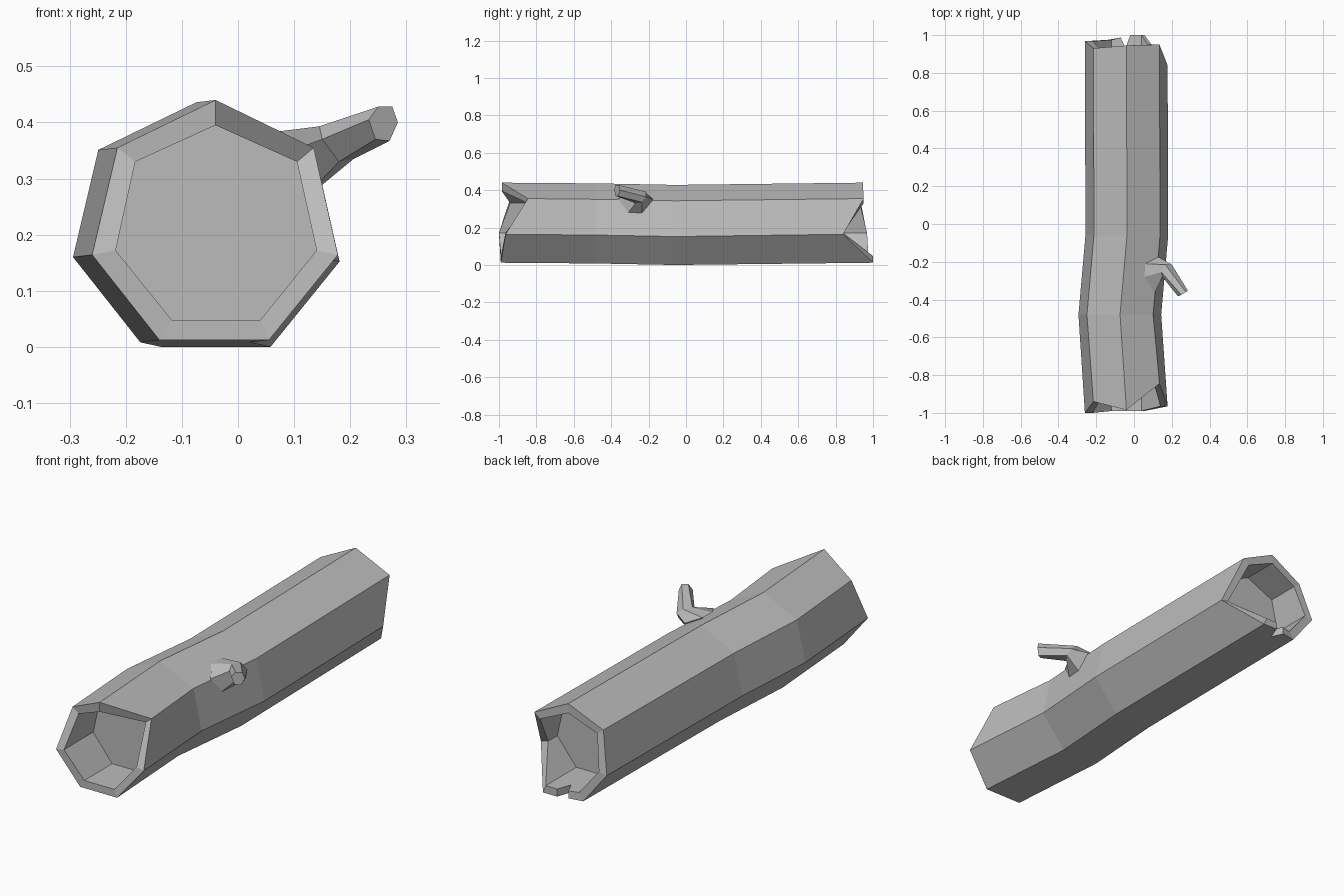
import bpy
import bmesh

cube = bpy.data.objects.get("Cube")
if cube:
    bpy.data.objects.remove(cube, do_unlink=True)

# One plain grey for everything
grey = bpy.data.materials.new("weathered_grey")
grey.use_nodes = True
COLOUR = (0.5, 0.5, 0.5, 1)
grey.diffuse_color = COLOUR
grey.node_tree.nodes["Principled BSDF"].inputs["Base Color"].default_value = COLOUR


def loft(name, rings):
    """Skin a list of equal-length rings and close both ends."""
    bm = bmesh.new()
    loops = [[bm.verts.new(p) for p in ring] for ring in rings]
    n = len(loops[0])
    for a, b in zip(loops, loops[1:]):
        for i in range(n):
            j = (i + 1) % n
            bm.faces.new((a[i], a[j], b[j], b[i]))
    bm.faces.new(loops[0][::-1])
    bm.faces.new(loops[-1])
    bmesh.ops.recalc_face_normals(bm, faces=bm.faces)
    mesh = bpy.data.meshes.new(name)
    bm.to_mesh(mesh)
    bm.free()
    mesh.materials.append(grey)
    obj = bpy.data.objects.new(name, mesh)
    bpy.context.collection.objects.link(obj)
    return obj


def section(profile, ys, dx=0, dz=0):
    """Place an x-z profile at one y, or at one y per point."""
    if not isinstance(ys, list):
        ys = [ys] * len(profile)
    return [(x + dx, y, z + dz) for (x, z), y in zip(profile, ys)]


# Seven-sided bark outline; the bottom edge has three extra points for a notch
outer = [(-0.04, 0.44), (0.135, 0.355), (0.178, 0.164), (0.055, 0.012),
         (-0.02, 0.012), (-0.045, 0.012), (-0.07, 0.012),
         (-0.14, 0.012), (-0.26, 0.164), (-0.215, 0.355)]
inner = [(-0.04, 0.395), (0.105, 0.33), (0.14, 0.172), (0.04, 0.048),
         (-0.02, 0.048), (-0.045, 0.048), (-0.07, 0.048),
         (-0.118, 0.048), (-0.218, 0.172), (-0.183, 0.33)]

# Ragged broken ends
front = [-0.985, -0.845, -0.965, -0.99, -0.99, -0.99, -0.99, -0.99, -1.0, -0.94]
back = [0.945, 0.95, 0.84, 1.0, 1.0, 0.93, 0.987, 0.975, 0.968, 0.93]

# Log: recessed front, outer bark with a slight bend, recessed back
loft("hollow_log", [
    section(inner, -0.78),
    section(inner, front),
    section(outer, front),
    section(outer, -0.48, -0.034, -0.004),
    section(outer, -0.06, 0.003, -0.012),
    section(outer, back),
    section(inner, back),
    section(inner, 0.77),
])

# Branch stub: flared base, elbow, tip
base = [(0.11, -0.365, 0.355), (0.055, -0.28, 0.382), (0.06, -0.21, 0.382),
        (0.13, -0.175, 0.35), (0.137, -0.235, 0.278), (0.13, -0.31, 0.278)]
elbow = [(0.15, -0.28, 0.37), (0.145, -0.255, 0.393), (0.165, -0.215, 0.392),
         (0.2, -0.215, 0.365), (0.206, -0.235, 0.335), (0.18, -0.27, 0.33)]
tip = [(0.233, -0.383, 0.405), (0.25, -0.375, 0.428), (0.275, -0.36, 0.428),
       (0.285, -0.353, 0.4), (0.27, -0.363, 0.367), (0.245, -0.378, 0.37)]
loft("branch_stub", [base, elbow, tip])
